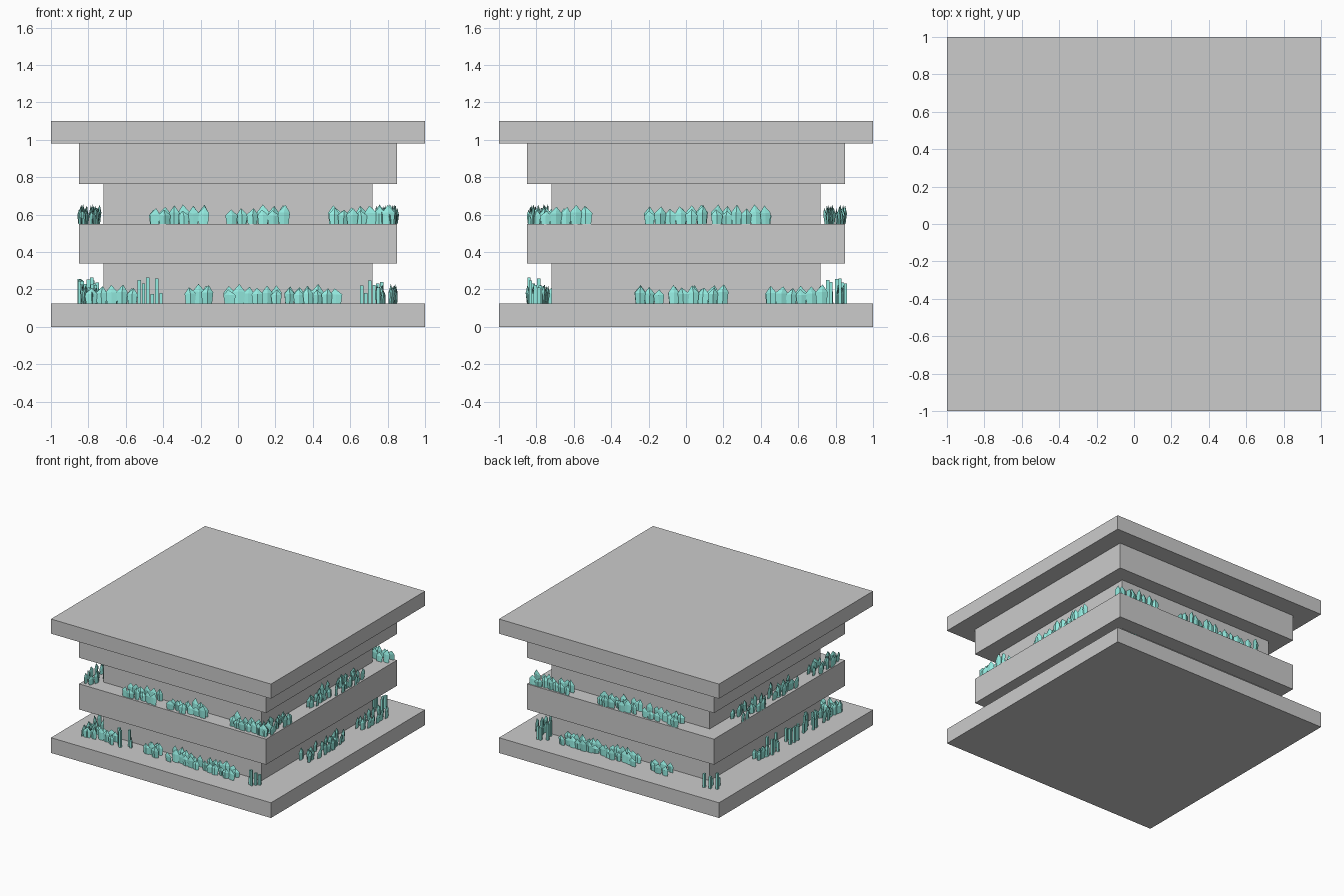
import bpy, bmesh, math, random
from mathutils import Matrix, Vector

if "Cube" in bpy.data.objects:
    bpy.data.objects.remove(bpy.data.objects["Cube"])

random.seed(4)

teal = bpy.data.materials.new("teal_crystal")
teal.diffuse_color = (0.30, 0.85, 0.76, 1)
teal.use_nodes = True
teal.node_tree.nodes["Principled BSDF"].inputs["Base Color"].default_value = teal.diffuse_color


def slab(name, half, z0, z1):
    bpy.ops.mesh.primitive_cube_add(size=1, location=(0, 0, (z0 + z1) / 2))
    ob = bpy.context.object
    ob.name = name
    ob.scale = (2 * half, 2 * half, z1 - z0)


def add_leaf(bm, mat, w, d, h):
    """Flat pointed crystal: diamond section, wide shoulder, off-centre tip."""
    def ring(k, z):
        return [bm.verts.new(mat @ Vector(p)) for p in
                ((-w * k, 0, z), (0, -d * k, z), (w * k, 0, z), (0, d * k, z))]
    low, high = ring(0.8, 0), ring(1, h * 0.6)
    tip = bm.verts.new(mat @ Vector((random.uniform(-.3, .3) * w, 0, h)))
    bm.faces.new(low[::-1])
    for i in range(4):
        j = (i + 1) % 4
        bm.faces.new((low[i], low[j], high[j], high[i]))
        bm.faces.new((high[i], high[j], tip))


def add_stem(bm, mat, w, h):
    bmesh.ops.create_cube(bm, size=1, matrix=mat @ Matrix.Translation((0, 0, h / 2))
                          @ Matrix.Diagonal((w, w, h, 1)))


def cluster(name, turn, z, s0, s1, kind):
    """Row of growth along a ledge; turn 0-3 = front, right, back, left."""
    bm = bmesh.new()
    side = Matrix.Rotation(turn * math.pi / 2, 4, 'Z')
    if kind == "stems":
        n = max(4, round((s1 - s0) / 0.024))
        for i in range(n):
            s = s0 + (s1 - s0) * (i + 0.5) / n
            place = side @ Matrix.Translation((s, -0.80 + random.uniform(-.055, .05), z))
            add_stem(bm, place, 0.018, random.uniform(0.05, 0.14))
    else:
        n = max(2, round((s1 - s0 - 0.07) / 0.052) + 1)
        for i in range(n):
            s = s0 + 0.035 + (s1 - s0 - 0.07) * i / (n - 1)
            for row in (-0.825, -0.765):
                place = (side @ Matrix.Translation((s, row + random.uniform(-.02, .02), z))
                         @ Matrix.Rotation(random.uniform(-.25, .25), 4, 'Z')
                         @ Matrix.Rotation(random.uniform(-.12, .12), 4, 'X'))
                add_leaf(bm, place, random.uniform(.027, .035), random.uniform(.007, .013),
                         random.uniform(.07, .105))
    me = bpy.data.meshes.new(name)
    bm.to_mesh(me)
    bm.free()
    me.materials.append(teal)
    bpy.context.collection.objects.link(bpy.data.objects.new(name, me))


# Stacked square slabs
slab("base_plate", 1.0, 0, 0.125)
slab("lower_neck", 0.72, 0.125, 0.34)
slab("middle_block", 0.85, 0.34, 0.55)
slab("upper_neck", 0.72, 0.55, 0.765)
slab("upper_block", 0.85, 0.765, 0.98)
slab("top_plate", 1.0, 0.98, 1.10)

# Crystal rows: side -> spans along that side, left to right as seen from outside
upper = {0: [(-.48, -.15), (-.07, .28), (.48, .84)],
         1: [(-.84, -.5), (-.23, .12), (.13, .46)],
         2: [(-.84, -.46), (-.23, .14), (.17, .52)],
         3: [(-.5, -.11), (-.05, .28), (.47, .84)]}
lower = {0: [(-.82, -.53), (-.29, -.13), (-.08, .24), (.24, .56)],
         1: [(-.28, -.11), (-.1, .23), (.42, .76)],
         2: [(-.58, -.22), (-.22, .14), (.23, .43)],
         3: [(-.24, -.09), (.58, .86)]}
stems = {0: [(-.54, -.40), (.65, .76)],
         2: [(-.78, -.67), (.74, .86)],
         3: [(-.09, .08), (.14, .3), (.36, .54)]}

sides = ("front", "right", "back", "left")
for label, rows, z, kind in (("upper_crystals", upper, 0.55, "leaf"),
                             ("lower_crystals", lower, 0.125, "leaf"),
                             ("lower_stems", stems, 0.125, "stems")):
    for turn, spans in rows.items():
        for i, (a, b) in enumerate(spans):
            cluster(f"{label}_{sides[turn]}_{i + 1}", turn, z, a, b, kind)
